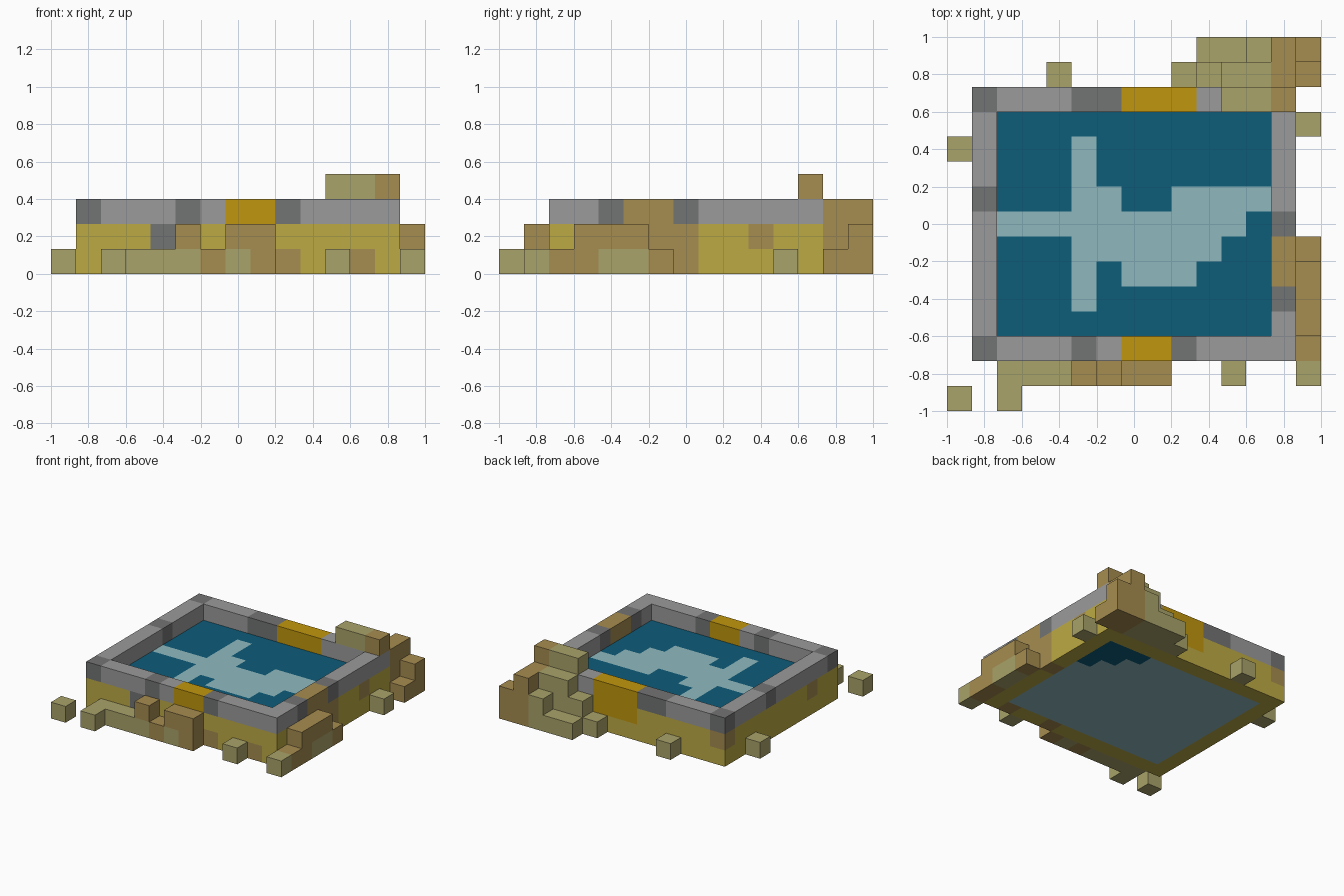
import bpy
import bmesh
from mathutils import Vector

if "Cube" in bpy.data.objects:
    bpy.data.objects.remove(bpy.data.objects["Cube"], do_unlink=True)

CELL = 2 / 15          # block size; the plan is 15 x 15 blocks
COLOURS = {            # sRGB, converted to linear below
    "sand": (188, 170, 68),
    "gold": (193, 150, 14),
    "light_stone": (156, 155, 156),
    "dark_stone": (114, 116, 115),
    "brown_earth": (166, 140, 80),
    "dry_grass": (169, 163, 106),
    "deep_water": (13, 93, 122),
    "pale_water": (143, 185, 191),
}


def linear(c):
    c /= 255
    return c / 12.92 if c <= 0.04045 else ((c + 0.055) / 1.055) ** 2.4


def material(name, rgb):
    mat = bpy.data.materials.new(name)
    colour = tuple(linear(c) for c in rgb) + (1,)
    mat.use_nodes = True
    mat.diffuse_color = colour
    bsdf = next(n for n in mat.node_tree.nodes if n.type == 'BSDF_PRINCIPLED')
    bsdf.inputs["Base Color"].default_value = colour
    bsdf.inputs["Roughness"].default_value = 0.9
    return mat


MATS = {n: material(n, c) for n, c in COLOURS.items()}
parts = {}             # part name -> {block: colour}


def fill(part, colour, xs, ys, zs):
    """Fill an inclusive range of blocks; later fills repaint earlier ones."""
    for i in range(xs[0], xs[1] + 1):
        for j in range(ys[0], ys[1] + 1):
            for k in range(zs[0], zs[1] + 1):
                parts.setdefault(part, {})[i, j, k] = colour


def ring(part, colour, zs):
    """Four walls around the pool."""
    for y in (2, 12):
        fill(part, colour, (1, 13), (y, y), zs)
    for x in (1, 13):
        fill(part, colour, (x, x), (2, 12), zs)


def at(part, colour, x, y, z):
    fill(part, colour, (x, x), (y, y), (z, z))


# Water, with a pale pattern on the surface and a pale bed
fill("water", "pale_water", (2, 12), (3, 11), (0, 0))
fill("water", "deep_water", (2, 12), (3, 11), (1, 1))
for xs, ys in [((5, 5), (4, 10)), ((2, 11), (7, 7)), ((9, 12), (8, 8)),
               ((6, 6), (8, 8)), ((5, 10), (6, 6)), ((7, 9), (5, 5))]:
    fill("water", "pale_water", xs, ys, (1, 1))
for xs, ys in [((10, 12), (11, 11)), ((11, 12), (10, 10)), ((12, 12), (9, 9))]:
    fill("water", "deep_water", xs, ys, (0, 0))

# Sand wall, with odd blocks of earth, stone and gold
ring("basin_wall", "sand", (0, 1))
for x, y, z in [(9, 2, 0), (12, 2, 0), (13, 7, 0), (13, 7, 1), (13, 6, 1),
                (13, 10, 1), (1, 4, 1), (1, 12, 1)]:
    at("basin_wall", "brown_earth", x, y, z)
at("basin_wall", "dark_stone", 4, 2, 1)
fill("basin_wall", "gold", (7, 9), (12, 12), (1, 1))

# Stone rim
ring("stone_rim", "light_stone", (2, 2))
for x, y in [(1, 2), (5, 2), (9, 2), (1, 8), (1, 12), (5, 12), (6, 12),
             (13, 4), (13, 7)]:
    at("stone_rim", "dark_stone", x, y, 2)
fill("stone_rim", "gold", (7, 8), (2, 2), (2, 2))
fill("stone_rim", "gold", (7, 9), (12, 12), (2, 2))
fill("stone_rim", "brown_earth", (13, 13), (5, 6), (2, 2))

# Front bank
fill("front_bank", "dry_grass", (2, 5), (1, 1), (0, 0))
at("front_bank", "dry_grass", 2, 0, 0)
fill("front_bank", "brown_earth", (6, 8), (1, 1), (0, 0))
at("front_bank", "dry_grass", 7, 1, 0)
at("front_bank", "brown_earth", 5, 1, 1)
fill("front_bank", "brown_earth", (7, 8), (1, 1), (1, 1))

# Left bank
fill("left_bank", "brown_earth", (14, 14), (2, 6), (0, 0))
fill("left_bank", "dry_grass", (14, 14), (4, 5), (0, 0))
fill("left_bank", "brown_earth", (14, 14), (3, 5), (1, 1))
at("left_bank", "dry_grass", 14, 1, 0)

# Back corner mound, stepping down in both directions
fill("corner_mound", "brown_earth", (13, 13), (13, 14), (0, 2))
fill("corner_mound", "brown_earth", (14, 14), (13, 13), (0, 0))
fill("corner_mound", "brown_earth", (14, 14), (14, 14), (0, 1))
for x, y, top in [(12, 13, 2), (11, 13, 2), (10, 13, 1), (9, 13, 0),
                  (12, 14, 1), (11, 14, 0), (10, 14, 0)]:
    fill("corner_mound", "dry_grass", (x, x), (y, y), (0, top))
fill("corner_mound", "dry_grass", (11, 12), (12, 12), (3, 3))
at("corner_mound", "brown_earth", 13, 12, 3)

# Loose tufts around the pool
for x, y in [(0, 0), (0, 10), (4, 13), (11, 1), (14, 11)]:
    at("loose_tufts", "dry_grass", x, y, 0)

occupied = {b for blocks in parts.values() for b in blocks}


def build(name, blocks):
    """Make one mesh from the exposed block faces and merge flat areas."""
    used = sorted(set(blocks.values()))
    bm = bmesh.new()
    for block, colour in blocks.items():
        for axis in range(3):
            for side in (0, 1):
                n = list(block)
                n[axis] += 2 * side - 1
                if tuple(n) in occupied:
                    continue
                u, v = (axis + 1) % 3, (axis + 2) % 3
                verts = []
                for a, b in ((0, 0), (1, 0), (1, 1), (0, 1)):
                    p = Vector(block)
                    p[axis] += side
                    p[u] += a
                    p[v] += b
                    verts.append(bm.verts.new((p - Vector((7.5, 7.5, 0))) * CELL))
                face = bm.faces.new(verts if side else verts[::-1])
                face.material_index = used.index(colour)
    bmesh.ops.remove_doubles(bm, verts=bm.verts, dist=1e-4)
    bmesh.ops.dissolve_limit(bm, angle_limit=0.01, verts=bm.verts,
                             edges=bm.edges, delimit={'MATERIAL'})
    mesh = bpy.data.meshes.new(name)
    bm.to_mesh(mesh)
    bm.free()
    for colour in used:
        mesh.materials.append(MATS[colour])
    bpy.context.collection.objects.link(bpy.data.objects.new(name, mesh))


for part_name, part_blocks in parts.items():
    build(part_name, part_blocks)
